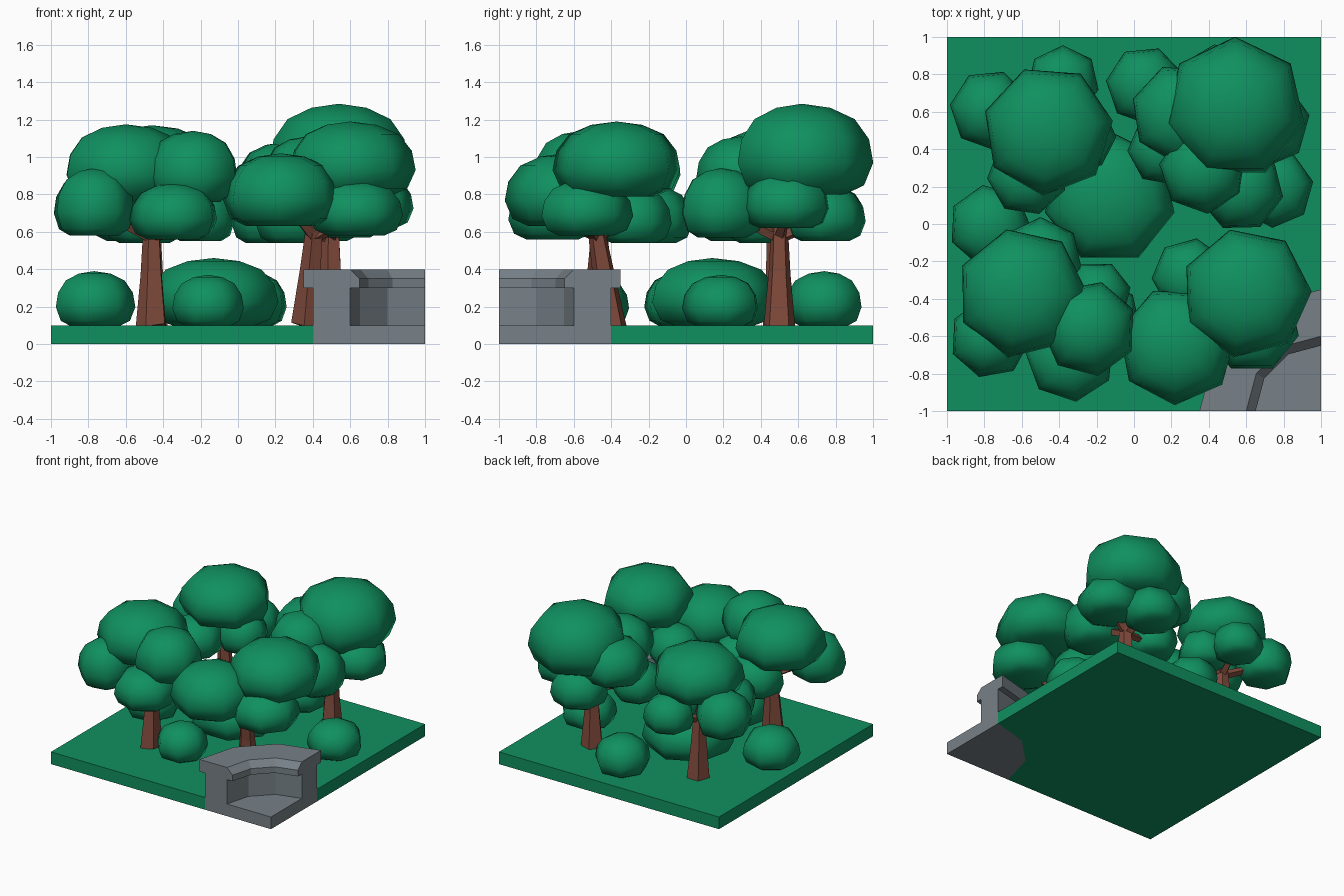
import bpy, bmesh, math
from mathutils import Vector

if "Cube" in bpy.data.objects:
    bpy.data.objects.remove(bpy.data.objects["Cube"])


def material(name, rgb):
    m = bpy.data.materials.new(name)
    m.diffuse_color = (*rgb, 1)
    m.use_nodes = True
    m.node_tree.nodes["Principled BSDF"].inputs["Base Color"].default_value = m.diffuse_color
    return m


GREEN = material("leaf green", (0.005, 0.28, 0.115))
BROWN = material("bark brown", (0.22, 0.07, 0.045))
GREY = material("stone grey", (0.185, 0.22, 0.245))


def finish(name, bm, mat, smooth=False):
    bmesh.ops.recalc_face_normals(bm, faces=bm.faces)
    me = bpy.data.meshes.new(name)
    bm.to_mesh(me)
    bm.free()
    me.materials.append(mat)
    for p in me.polygons:
        p.use_smooth = smooth
    ob = bpy.data.objects.new(name, me)
    bpy.context.collection.objects.link(ob)
    return ob


def bridge(bm, rings, closed=False):
    """Join equal rings of vertices with quads."""
    for a, b in zip(rings, rings[1:]):
        n = len(a)
        for i in range(n if closed else n - 1):
            j = (i + 1) % n
            bm.faces.new((a[i], a[j], b[j], b[i]))


# Squashed seven-sided leaf clump with a flattened underside
PROFILE = [(0.6, 0), (0.87, 0.1), (1, 0.35), (0.94, 0.61), (0.74, 0.83), (0.4, 0.955)]


def clump(name, x, y, r, z0, z1, rot=90):
    bm = bmesh.new()
    h = z1 - z0
    rings = []
    for pr, pz in PROFILE:
        rings.append([bm.verts.new((x + 1.03 * r * pr * math.cos(math.radians(rot) + k * math.tau / 7),
                                    y + 1.03 * r * pr * math.sin(math.radians(rot) + k * math.tau / 7),
                                    z0 + pz * h)) for k in range(7)])
    bridge(bm, rings, True)
    bm.faces.new(rings[0])
    tip = bm.verts.new((x, y, z1))
    for i in range(7):
        bm.faces.new((rings[-1][i], rings[-1][(i + 1) % 7], tip))
    return finish(name, bm, GREEN, True)


# Tapered five-sided limb through a few points
def limb(name, points, radii, sides=5):
    bm = bmesh.new()
    pts = [Vector(p) for p in points]
    d = (pts[-1] - pts[0]).to_track_quat('Z', 'Y')
    rings = []
    for p, r in zip(pts, radii):
        ring = []
        for k in range(sides):
            a = k * math.tau / sides + 0.3
            ring.append(bm.verts.new(p + d @ Vector((r * math.cos(a), r * math.sin(a), 0))))
        rings.append(ring)
    bridge(bm, rings, True)
    bm.faces.new(rings[0])
    bm.faces.new(rings[-1])
    return finish(name, bm, BROWN)


def arc(r, z):
    """Three-segment quarter arc round the stone corner."""
    return [(1 - r * math.cos(k * math.pi / 6), -1 + r * math.sin(k * math.pi / 6), z) for k in range(4)]


def prism(name, outline, height, mat):
    bm = bmesh.new()
    f = bm.faces.new([bm.verts.new((x, y, 0)) for x, y, *_ in outline])
    ext = bmesh.ops.extrude_face_region(bm, geom=[f])
    bmesh.ops.translate(bm, vec=(0, 0, height), verts=[v for v in ext['geom'] if isinstance(v, bmesh.types.BMVert)])
    return finish(name, bm, mat)


# Ground slab with the corner cut out, and the stone floor filling it
prism("ground", [(-1, -1)] + arc(0.6, 0) + [(1, 1), (-1, 1)], 0.1, GREEN)
prism("stone_floor", [(1, -1)] + arc(0.6, 0), 0.1, GREY)

# Quarter-round stone wall with an overhanging rim
bm = bmesh.new()
section = [(0.4, 0.1), (0.6, 0.1), (0.6, 0.3), (0.65, 0.3), (0.65, 0.4), (0.4, 0.4), (0.35, 0.35), (0.35, 0.3), (0.4, 0.3)]
lines = [[bm.verts.new(p) for p in arc(r, z)] for r, z in section]
bridge(bm, lines + lines[:1])
for end in (0, -1):
    bm.faces.new([l[end] for l in lines])
finish("stone_wall", bm, GREY)

# Trees: trunk base, trunk top, leaf clumps (x, y, radius, bottom, top, turn)
TREES = {
    "front_left": ((-0.46, -0.48), (-0.46, -0.46), [
        (-0.60, -0.37, 0.34, 0.76, 1.175, 52), (-0.24, -0.56, 0.25, 0.76, 1.14, 75),
        (-0.77, -0.61, 0.21, 0.58, 0.94, 100), (-0.34, -0.71, 0.235, 0.56, 0.86, 20),
        (-0.50, -0.19, 0.22, 0.54, 0.85, 90), (-0.20, -0.38, 0.18, 0.55, 0.85, 64)]),
    "front_right": ((0.37, -0.40), (0.41, -0.48), [
        (0.60, -0.37, 0.34, 0.79, 1.19, 53), (0.23, -0.65, 0.31, 0.63, 1.02, 62),
        (0.63, -0.54, 0.25, 0.58, 0.88, 90), (0.30, -0.28, 0.20, 0.54, 0.84, 80)]),
    "back_right": ((0.50, 0.50), (0.50, 0.50), [
        (0.54, 0.62, 0.37, 0.80, 1.285, 90), (0.37, 0.29, 0.23, 0.76, 1.11, 70),
        (0.25, 0.59, 0.26, 0.74, 1.08, 60), (0.70, 0.54, 0.235, 0.62, 0.92, 10),
        (0.57, 0.19, 0.225, 0.57, 0.94, 40), (0.45, 0.74, 0.215, 0.55, 0.85, 95),
        (0.16, 0.40, 0.19, 0.54, 0.85, 80)]),
    "back_left": ((-0.46, 0.50), (-0.46, 0.48), [
        (-0.46, 0.50, 0.34, 0.78, 1.17, 60), (-0.77, 0.61, 0.21, 0.58, 0.92, 70),
        (-0.38, 0.76, 0.19, 0.57, 0.85, 90), (-0.57, 0.26, 0.21, 0.55, 0.85, 30),
        (-0.29, 0.47, 0.19, 0.58, 0.88, 50)]),
}
for name, (base, top, leaves) in TREES.items():
    mid = [(a + b) / 2 for a, b in zip(base, top)]
    limb(name + "_trunk", [(*base, 0.09), (*mid, 0.38), (*top, 0.62), (leaves[0][0], leaves[0][1], 0.88)],
         [0.09, 0.062, 0.048, 0.035])
    for i, c in enumerate(leaves):
        clump(f"{name}_leaves_{i + 1}", *c)
        if i:  # branch reaching into each lower clump
            limb(f"{name}_branch_{i}", [(*top, 0.57), (c[0], c[1], (c[3] + c[4]) / 2 - 0.04)], [0.035, 0.02], 4)

# Low bushes
for i, b in enumerate([(-0.13, 0.14, 0.345, 0.46, 90), (-0.77, -0.01, 0.215, 0.39, 100),
                       (0.06, 0.74, 0.205, 0.39, 70), (-0.16, -0.50, 0.19, 0.37, 90),
                       (0.75, 0.19, 0.205, 0.37, 10)]):
    clump(f"bush_{i + 1}", b[0], b[1], b[2], 0.095, b[3], b[4])
